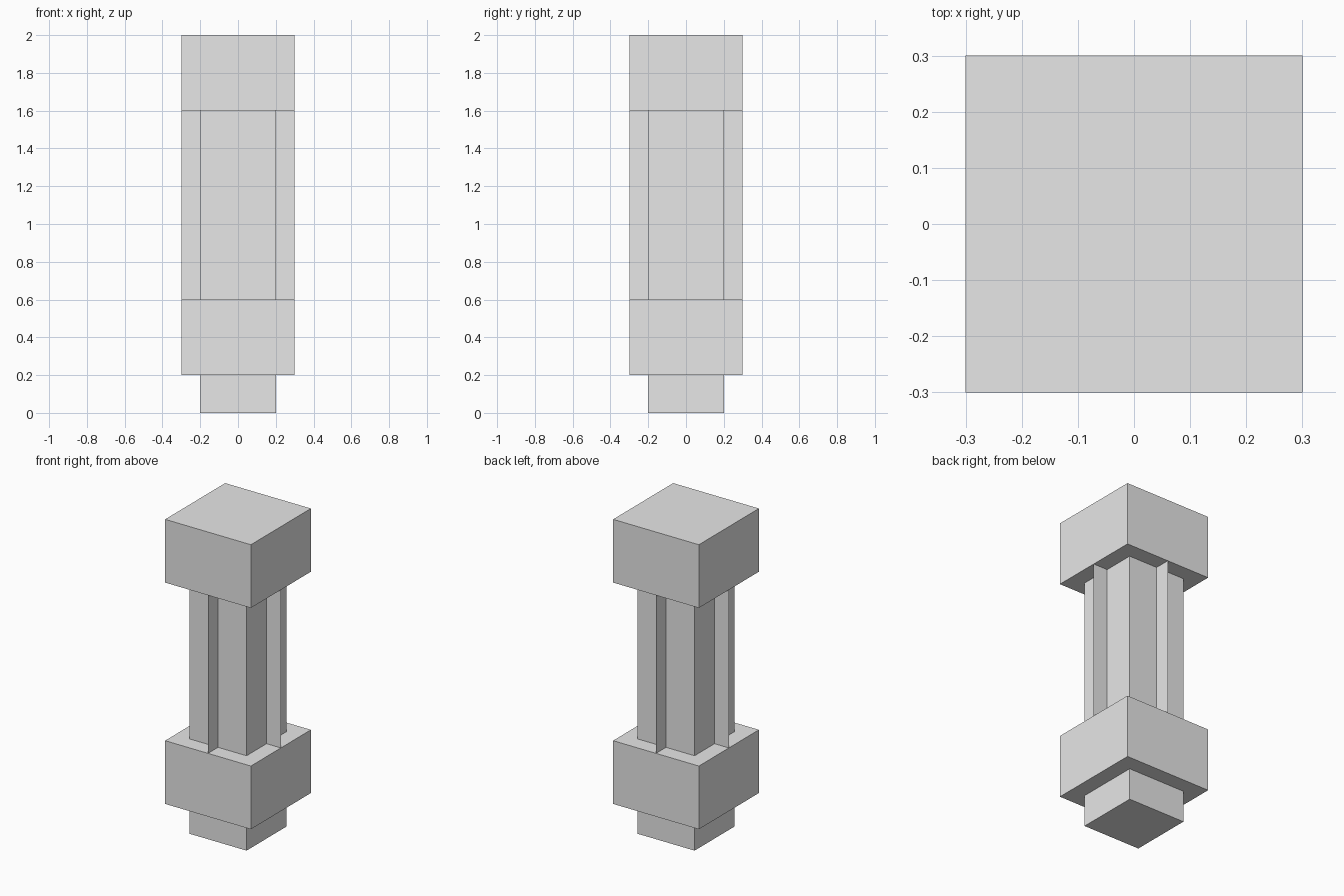
import bpy
from math import pi

cube = bpy.data.objects.get("Cube")
if cube:
    bpy.data.objects.remove(cube, do_unlink=True)

# Single plain grey
GREY = (0.8, 0.8, 0.8, 1.0)
grey = bpy.data.materials.new("light_grey")
grey.use_nodes = True
grey.diffuse_color = GREY
grey.node_tree.nodes["Principled BSDF"].inputs["Base Color"].default_value = GREY


def finish(name, scale):
    """Name, size and colour the newly added primitive."""
    obj = bpy.context.object
    obj.name = name
    obj.scale = scale
    bpy.ops.object.transform_apply(location=False, rotation=True, scale=True)
    obj.data.materials.append(grey)
    return obj


def block(name, width, bottom, top):
    bpy.ops.mesh.primitive_cube_add(size=1, location=(0, 0, (bottom + top) / 2))
    return finish(name, (width, width, top - bottom))


def fin(name, turn):
    """Paper-thin upright sheet running through the shaft."""
    bpy.ops.mesh.primitive_plane_add(size=1, location=(0, 0, 1.1),
                                     rotation=(pi / 2, 0, turn))
    return finish(name, (0.6, 1.0, 1.0))


# Stacked square blocks
block("foot", 0.4, 0.0, 0.2)
block("lower_collar", 0.6, 0.2, 0.6)
block("shaft", 0.4, 0.6, 1.6)
block("cap", 0.6, 1.6, 2.0)

# Crossed fins standing out from the middle of each shaft face
fin("side_fin", 0)
fin("front_back_fin", pi / 2)
